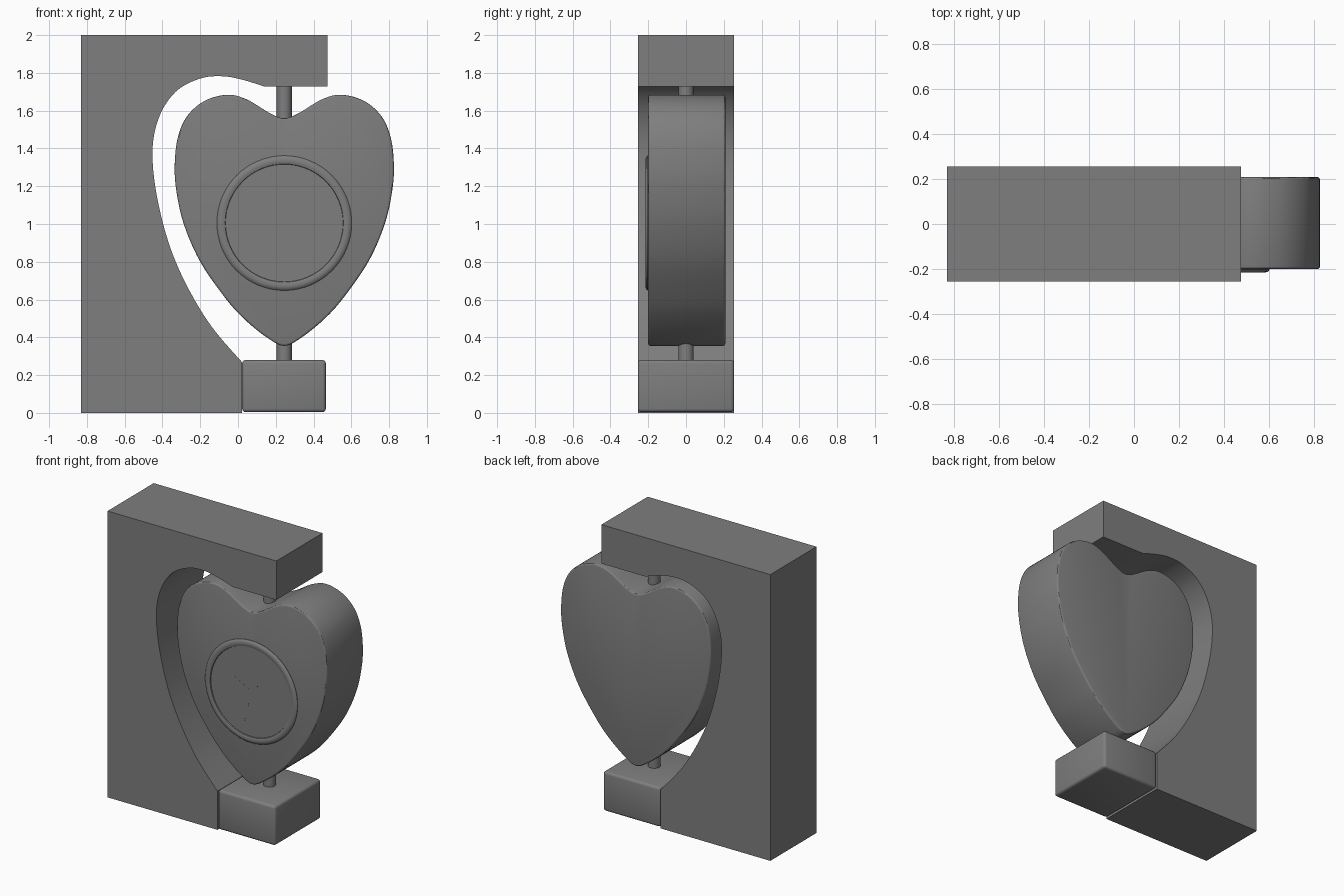
import bpy, bmesh, math
from mathutils import Vector

cube = bpy.data.objects.get("Cube")
if cube:
    bpy.data.objects.remove(cube, do_unlink=True)

grey = bpy.data.materials.new("plain grey")
grey.use_nodes = True
tone = (0.21, 0.21, 0.21, 1)
grey.diffuse_color = tone
grey.node_tree.nodes["Principled BSDF"].inputs["Base Color"].default_value = tone

AXIS_X = 0.245  # vertical spin axis of the heart
CLOCK_Z = 1.005


def finish(name, bm, bevel=0, segments=3, angle=30):
    """Turn a bmesh into a shaded object, with optional rounded edges."""
    bmesh.ops.recalc_face_normals(bm, faces=bm.faces)
    mesh = bpy.data.meshes.new(name)
    bm.to_mesh(mesh)
    bm.free()
    mesh.materials.append(grey)
    ob = bpy.data.objects.new(name, mesh)
    bpy.context.collection.objects.link(ob)
    bpy.ops.object.select_all(action='DESELECT')
    ob.select_set(True)
    bpy.context.view_layer.objects.active = ob
    if bevel:
        mod = ob.modifiers.new("rounded edges", 'BEVEL')
        mod.width, mod.segments = bevel, segments
        mod.limit_method, mod.angle_limit = 'ANGLE', math.radians(50)
        bpy.ops.object.modifier_apply(modifier=mod.name)
    bpy.ops.object.shade_smooth_by_angle(angle=math.radians(angle))
    return ob


def spline(points, before, after, steps=6):
    """Smooth curve through the points, steered by one extra point per end."""
    p = [Vector(q) for q in [before, *points, after]]
    out = []
    for a, b, c, d in zip(p, p[1:], p[2:], p[3:]):
        for i in range(steps):
            t = i / steps
            out.append(0.5 * (2 * b + (c - a) * t + (2 * a - 5 * b + 4 * c - d) * t**2
                              + (3 * b - a - 3 * c + d) * t**3))
    return out + [p[-2]]


def extrude(name, outline, y0, y1, **kw):
    """Extrude an x-z outline from y0 to y1."""
    bm = bmesh.new()
    face = bm.faces.new([bm.verts.new((x, y0, z)) for x, z in outline])
    new = bmesh.ops.extrude_face_region(bm, geom=[face])["geom"]
    bmesh.ops.translate(bm, vec=(0, y1 - y0, 0),
                        verts=[v for v in new if isinstance(v, bmesh.types.BMVert)])
    return finish(name, bm, **kw)


# Frame with the curved opening
opening = spline([(0.02, 0.27), (-0.17, 0.5), (-0.33, 0.8), (-0.42, 1.1),
                  (-0.453, 1.37), (-0.42, 1.56), (-0.33, 1.70), (-0.2, 1.77),
                  (-0.08, 1.782), (0.03, 1.762), (0.14, 1.728)],
                 (0.16, 0.13), (0.25, 1.70))
extrude("frame", [(-0.83, 0), (0.02, 0), *opening, (0.475, 1.728), (0.475, 2), (-0.83, 2)],
        -0.255, 0.255)

# Foot block under the heart
extrude("foot_block", [(0.022, 0.004), (0.465, 0.004), (0.465, 0.28), (0.022, 0.28)],
        -0.255, 0.255, bevel=0.018)

# Heart body: half outline, mirrored about the spin axis
half = spline([(0, 0.355), (0.09, 0.398), (0.21, 0.495), (0.31, 0.605), (0.445, 0.8),
               (0.532, 1.0), (0.572, 1.18), (0.58, 1.32), (0.563, 1.46), (0.515, 1.57),
               (0.425, 1.65), (0.305, 1.684), (0.2, 1.66), (0.07, 1.583), (0, 1.56)],
              (-0.09, 0.398), (-0.07, 1.583))
outline = [(AXIS_X + x, z) for x, z in half]
outline += [(AXIS_X - x, z) for x, z in reversed(half[1:-1])]
extrude("heart_body", outline, -0.2, 0.208, bevel=0.012)

# Pins joining the heart to the frame and foot
for name, low, high in (("lower_pin", 0.26, 0.45), ("upper_pin", 1.5, 1.75)):
    bm = bmesh.new()
    bmesh.ops.create_cone(bm, cap_ends=True, segments=32, radius1=0.04, radius2=0.04,
                          depth=high - low)
    bmesh.ops.translate(bm, vec=(AXIS_X, 0, (low + high) / 2), verts=bm.verts)
    finish(name, bm)


def lathe(name, profile, segments=64):
    """Spin a (radius, y) profile around the clock centre."""
    bm = bmesh.new()
    rings = []
    for r, y in profile:
        rings.append([bm.verts.new((AXIS_X + r * math.sin(a), y, CLOCK_Z + r * math.cos(a)))
                      for a in (math.tau * i / segments for i in range(segments))])
    for a, b in zip(rings, rings[1:]):
        for i in range(segments):
            j = (i + 1) % segments
            bm.faces.new((a[i], a[j], b[j], b[i]))
    bm.faces.new(rings[-1])
    bm.faces.new(rings[0])
    return finish(name, bm, angle=40)


# Clock rim and dial
lathe("clock_rim", [(0.357, -0.19), (0.357, -0.203), (0.35, -0.211), (0.338, -0.215),
                    (0.325, -0.215), (0.313, -0.211), (0.311, -0.204)])

# Clock hands, flush with the dial: clockwise angle from the top, length, half width
for name, angle, length, w in (("hour_hand", -62, 0.16, 0.006),
                               ("minute_hand", 40, 0.19, 0.005),
                               ("second_hand", 194, 0.25, 0.003)):
    a = math.radians(angle)
    along, side = Vector((math.sin(a), math.cos(a))), Vector((math.cos(a), -math.sin(a)))
    mid = Vector((AXIS_X, CLOCK_Z))
    extrude(name, [mid - side * w, mid + side * w,
                   mid + along * length + side * w, mid + along * length - side * w],
            -0.2045, -0.2035)
